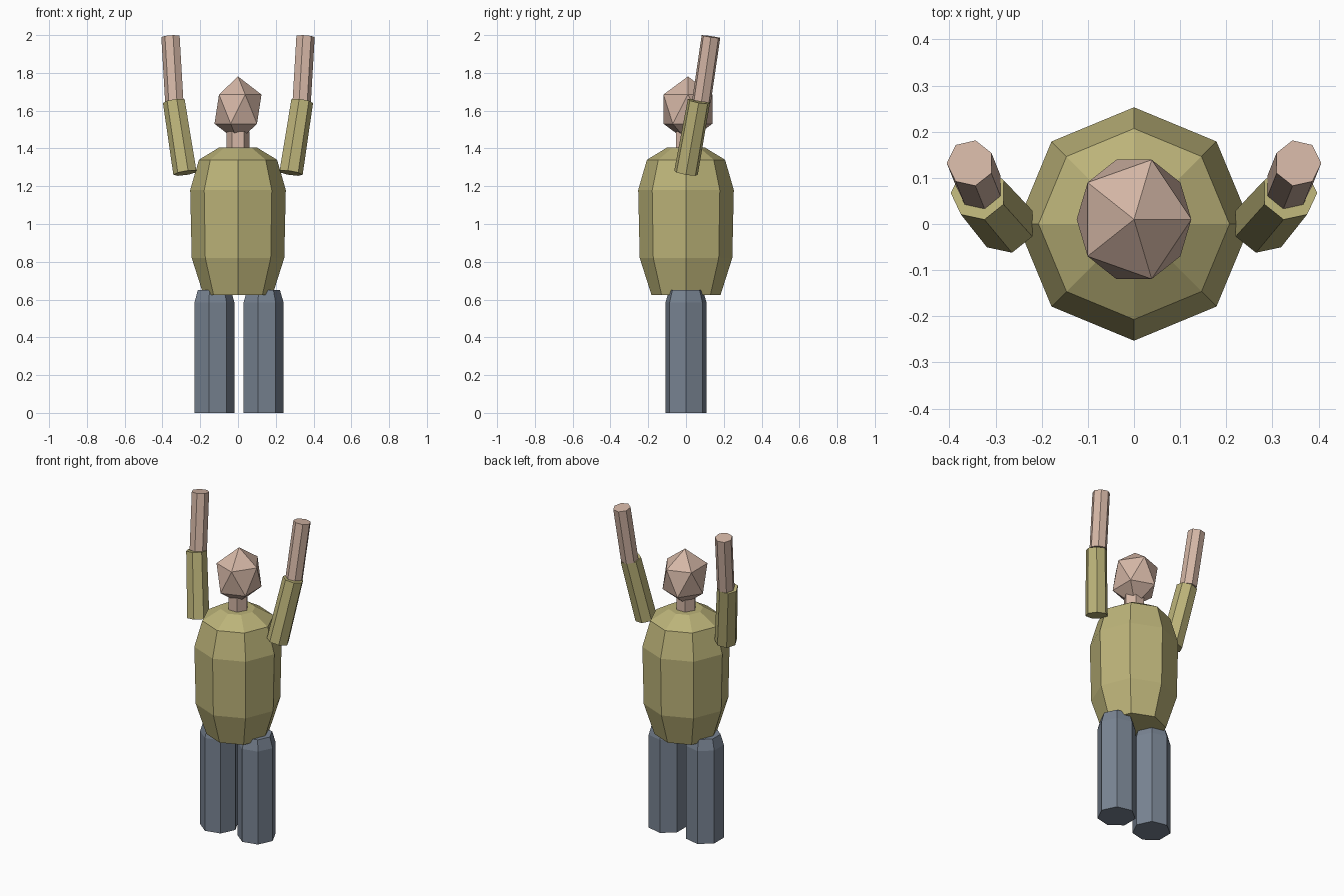
import bpy, bmesh
from math import cos, sin, tau
from mathutils import Vector

if "Cube" in bpy.data.objects:
    bpy.data.objects.remove(bpy.data.objects["Cube"])


def material(name, rgb):
    m = bpy.data.materials.new(name)
    m.diffuse_color = (*rgb, 1)
    m.use_nodes = True
    m.node_tree.nodes["Principled BSDF"].inputs["Base Color"].default_value = m.diffuse_color
    return m


olive = material("olive_cloth", (0.50, 0.45, 0.19))
skin = material("skin", (0.66, 0.47, 0.38))
slate = material("slate_cloth", (0.19, 0.23, 0.29))


def finish(name, bm, mat):
    bmesh.ops.recalc_face_normals(bm, faces=bm.faces)
    me = bpy.data.meshes.new(name)
    bm.to_mesh(me)
    bm.free()
    me.materials.append(mat)
    ob = bpy.data.objects.new(name, me)
    bpy.context.collection.objects.link(ob)
    return ob


def loft(name, sides, start, end, profile, mat, mirror=False):
    """Capped prism from start to end; profile = (fraction, radius) rings."""
    a, b = Vector(start), Vector(end)
    rot = Vector((0, 0, 1)).rotation_difference(b - a)
    bm = bmesh.new()
    rings = []
    for t, r in profile:
        ring = []
        for i in range(sides):
            p = a.lerp(b, t) + rot @ Vector((r * cos(tau * i / sides), r * sin(tau * i / sides), 0))
            if mirror:
                p.x = -p.x
            ring.append(bm.verts.new(p))
        rings.append(ring)
    for lo, hi in zip(rings, rings[1:]):
        for i in range(sides):
            j = (i + 1) % sides
            bm.faces.new((lo[i], lo[j], hi[j], hi[i]))
    bm.faces.new(rings[0])
    bm.faces.new(rings[-1])
    return finish(name, bm, mat)


# Barrel torso with eight sides
loft("torso", 8, (0, 0, 0), (0, 0, 1),
     [(0.625, 0.183), (0.82, 0.245), (1.18, 0.253), (1.34, 0.207), (1.405, 0.10)], olive)

# Neck and faceted head
loft("neck", 6, (0, 0, 1.38), (0, 0, 1.49), [(0, 0.061), (1, 0.061)], skin)
bm = bmesh.new()
bmesh.ops.create_icosphere(bm, subdivisions=1, radius=1)
bmesh.ops.scale(bm, vec=(0.139, 0.152, 0.173), verts=bm.verts)
bmesh.ops.translate(bm, vec=(0, 0.01, 1.608), verts=bm.verts)
finish("head", bm, skin)

# Legs with a tapered top
for side, x in (("left", -0.13), ("right", 0.13)):
    loft(side + "_leg", 7, (x, 0, 0), (x, 0, 0.65), [(0, 0.111), (0.9, 0.111), (1, 0.092)], slate)

# Raised arms, sleeve then bare forearm
for side, flip in (("right", False), ("left", True)):
    loft(side + "_upper_arm", 7, (0.278, 0, 1.27), (0.337, 0.068, 1.65),
         [(0, 0.065), (1, 0.061)], olive, flip)
    loft(side + "_forearm", 7, (0.335, 0.082, 1.65), (0.355, 0.132, 1.992),
         [(0, 0.051), (1, 0.051)], skin, flip)
